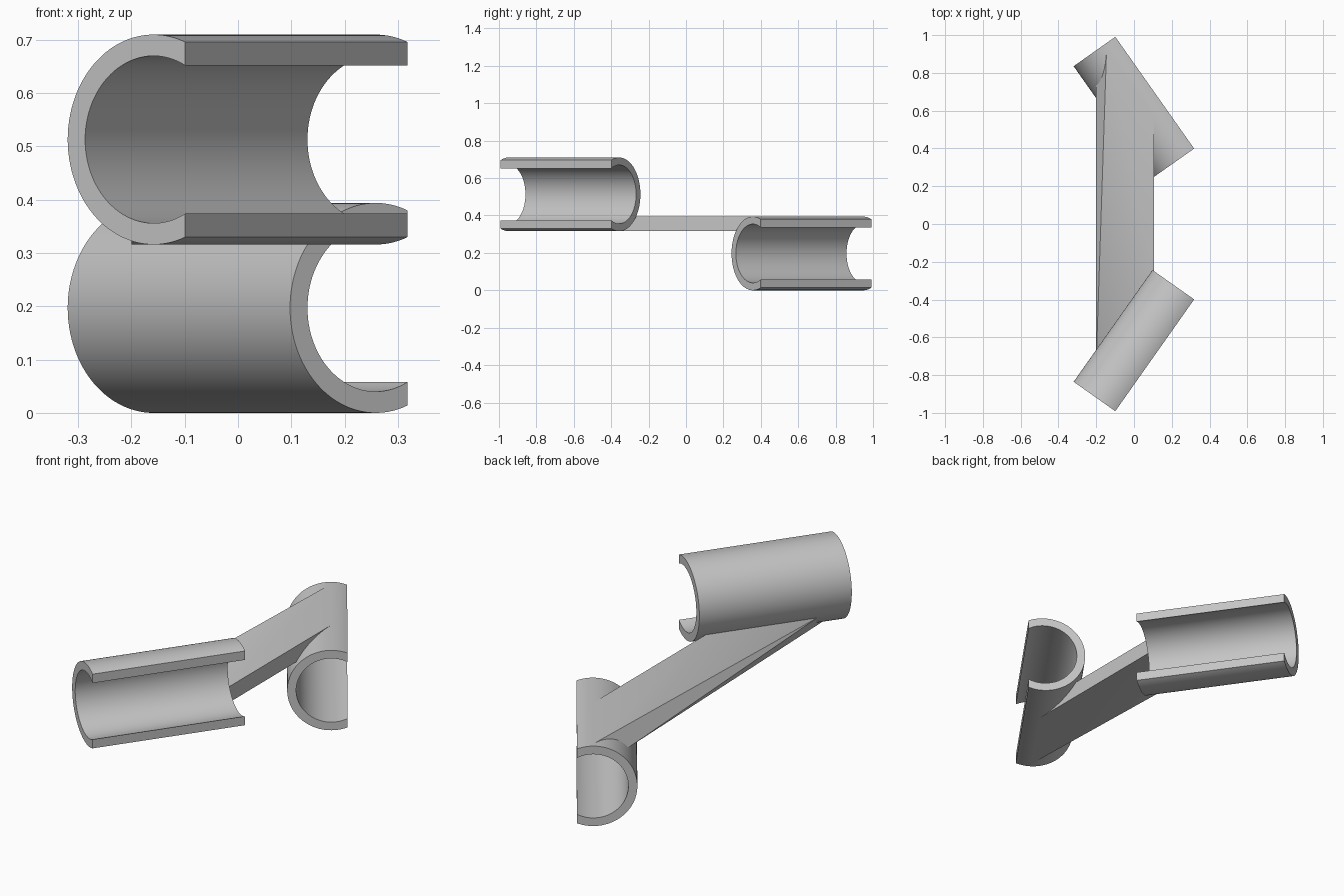
import bpy, bmesh, math
from mathutils import Vector

cube = bpy.data.objects.get("Cube")
if cube:
    bpy.data.objects.remove(cube, do_unlink=True)

R_OUT, R_IN = 0.197, 0.157      # clip radii
MOUTH = 0.073                   # distance from clip axis to its cut plane
HALF = 0.362                    # half length of a clip
LOW, HIGH = R_OUT, 0.513        # axis heights of the two clips
SEGS = 64

grey = bpy.data.materials.new("light_grey")
grey.use_nodes = True
grey.diffuse_color = (0.56, 0.56, 0.56, 1)
grey.node_tree.nodes["Principled BSDF"].inputs["Base Color"].default_value = grey.diffuse_color


def place(side, u, t, z):
    """Clip coordinates (u toward the mouth, t along the axis) to world; side is the sign of y."""
    ang = math.radians(35.2)
    c, s = math.cos(ang), math.sin(ang)
    return Vector((0.05 + u * c + t * s, side * (0.653 + u * s - t * c), z))


def at_x(side, u, x, z):
    """Point on the line parallel to the clip axis at offset u, where it reaches x."""
    p, q = place(side, u, 0, z), place(side, u, 1, z)
    return p.lerp(q, (x - p.x) / (q.x - p.x))


def finish(name, bm):
    bmesh.ops.recalc_face_normals(bm, faces=bm.faces)
    mesh = bpy.data.meshes.new(name)
    bm.to_mesh(mesh)
    bm.free()
    mesh.materials.append(grey)
    obj = bpy.data.objects.new(name, mesh)
    bpy.context.collection.objects.link(obj)
    bpy.ops.object.select_all(action='DESELECT')
    obj.select_set(True)
    bpy.context.view_layer.objects.active = obj
    bpy.ops.object.shade_smooth_by_angle(angle=math.radians(30))
    return obj


def clip(name, side, height):
    """Open C-shaped tube, swept as rings of four corners around the arc."""
    bm = bmesh.new()
    rings = []
    for i in range(SEGS + 1):
        ring = []
        for r, t in ((R_OUT, -HALF), (R_OUT, HALF), (R_IN, HALF), (R_IN, -HALF)):
            start = math.acos(MOUTH / r)
            a = start + (2 * math.pi - 2 * start) * i / SEGS
            ring.append(bm.verts.new(place(side, r * math.cos(a), t, height + r * math.sin(a))))
        rings.append(ring)
    for a, b in zip(rings, rings[1:]):
        for k in range(4):
            n = (k + 1) % 4
            bm.faces.new((a[k], a[n], b[n], b[k]))
    bm.faces.new(rings[0])
    bm.faces.new(rings[-1])
    finish(name, bm)


clip("front_clip", -1, HIGH)
clip("back_clip", 1, LOW)

# Connecting bar: tangent to one clip at the bottom and the other at the top,
# with its slanted ends buried in the clip walls
bar_low, bar_high = HIGH - R_OUT, LOW + R_OUT
wall = -math.sqrt(R_OUT ** 2 - (HIGH - bar_high) ** 2)
bm = bmesh.new()
for side, tangent_z, wall_z in ((-1, bar_low, bar_high), (1, bar_high, bar_low)):
    for u, z, left_x in ((0, tangent_z, -0.145), (wall, wall_z, -0.2)):
        for x in (left_x, 0.105):
            bm.verts.new(at_x(side, u, x, z))
bmesh.ops.convex_hull(bm, input=bm.verts)
finish("connecting_bar", bm)
